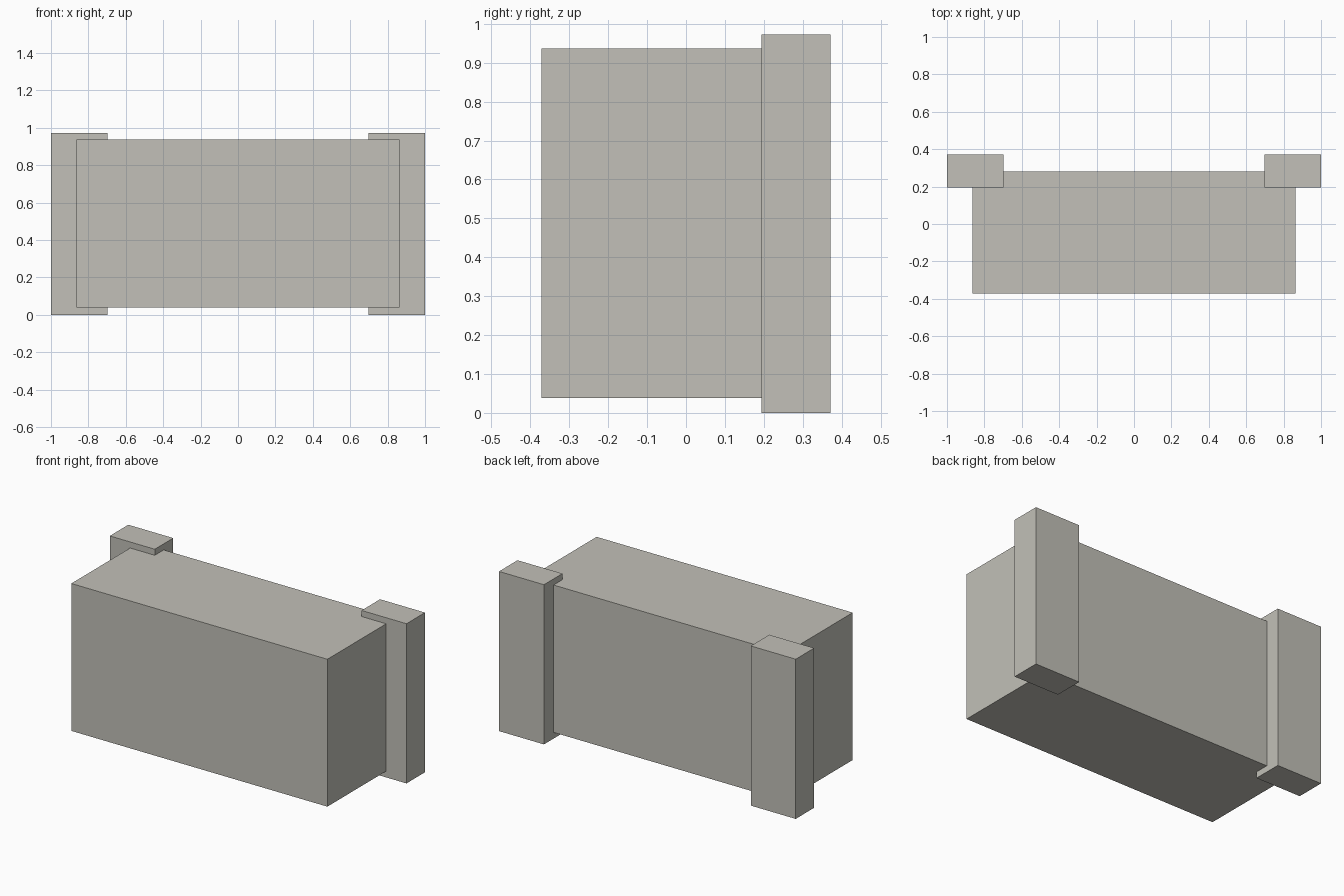
import bpy
from mathutils import Vector

cube = bpy.data.objects.get("Cube")
if cube:
    bpy.data.objects.remove(cube, do_unlink=True)

# Single warm grey
grey = bpy.data.materials.new("warm_grey")
grey.use_nodes = True
colour = (0.54, 0.53, 0.48, 1)
grey.diffuse_color = colour
grey.node_tree.nodes["Principled BSDF"].inputs["Base Color"].default_value = colour


def box(name, low, high):
    low, high = Vector(low), Vector(high)
    bpy.ops.mesh.primitive_cube_add(size=1, location=(low + high) / 2)
    obj = bpy.context.object
    obj.name = name
    for v in obj.data.vertices:
        v.co *= high - low
    obj.data.materials.append(grey)
    return obj


# Main block
box("body", (-0.863, -0.372, 0.038), (0.863, 0.28, 0.936))

# Upright posts overlapping the back corners
for side, x0, x1 in (("left", 0.697, 1), ("right", -1, -0.697)):
    box(side + "_back_post", (x0, 0.194, 0), (x1, 0.372, 0.973))
